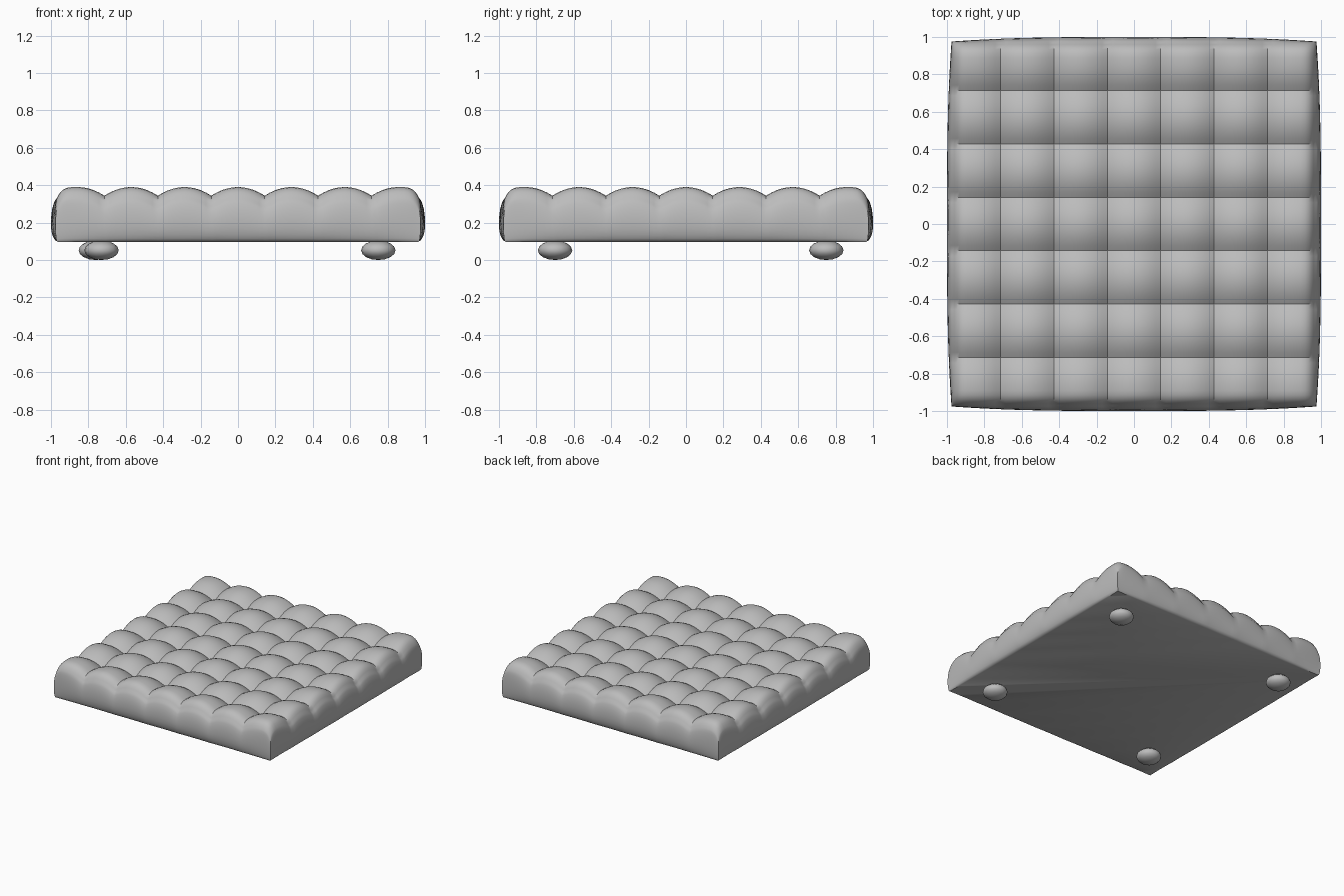
import bpy, bmesh, math
from mathutils import Matrix

if "Cube" in bpy.data.objects:
    bpy.data.objects.remove(bpy.data.objects["Cube"])

grey = bpy.data.materials.new("light grey")
grey.diffuse_color = (0.5, 0.5, 0.5, 1)
grey.use_nodes = True
grey.node_tree.nodes["Principled BSDF"].inputs["Base Color"].default_value = grey.diffuse_color

CELL = 2 / 7
PEAK, BASE, EDGE, DIP = 0.39, 0.097, 0.968, 0.046
LAST = 3 * CELL            # centre line of the outermost tuft row


def drop(a):
    """Depth below the crest of a tuft along one axis."""
    a = abs(a)
    if a > LAST:
        return 0.058 * ((a - LAST) / (EDGE - LAST)) ** 4
    u = (a - CELL * round(a / CELL)) / (CELL / 2)
    return DIP * u * u


def finish(bm, name):
    bmesh.ops.recalc_face_normals(bm, faces=bm.faces)
    me = bpy.data.meshes.new(name)
    bm.to_mesh(me)
    bm.free()
    ob = bpy.data.objects.new(name, me)
    bpy.context.collection.objects.link(ob)
    me.materials.append(grey)
    bpy.ops.object.select_all(action='DESELECT')
    ob.select_set(True)
    bpy.context.view_layer.objects.active = ob
    bpy.ops.object.shade_smooth_by_angle(angle=math.radians(42))
    return ob


# tufted top: grid lines fall on every crease, denser at the rim
half = [CELL / 10 * i for i in range(1, 31)]
half += [LAST + (EDGE - LAST) * q for q in (0.3, 0.52, 0.7, 0.83, 0.93, 1)]
line = [-a for a in reversed(half)] + [0] + half
n = len(line)

bm = bmesh.new()
grid = [[bm.verts.new((x, y, PEAK - drop(x) - drop(y))) for y in line] for x in line]
for i in range(n - 1):
    for j in range(n - 1):
        bm.faces.new((grid[i][j], grid[i + 1][j], grid[i + 1][j + 1], grid[i][j + 1]))

# bulging sides: rings lofted from the rim down to the base
rim = ([grid[i][0] for i in range(n)] + [grid[n - 1][j] for j in range(1, n)]
       + [grid[i][n - 1] for i in range(n - 2, -1, -1)]
       + [grid[0][j] for j in range(n - 2, 0, -1)])


def swell(a, other, b):
    """Push a side outward, most at its middle and least at the corners."""
    if abs(a) < EDGE - 1e-6:
        return a
    return math.copysign(EDGE + (1 - EDGE) * b * (1 - 0.75 * abs(other / EDGE) ** 3), a)


prev = rim
for t, b in ((0.05, 0.3), (0.13, 0.55), (0.25, 0.8), (0.4, 0.95), (0.55, 1),
             (0.7, 0.93), (0.83, 0.72), (0.92, 0.45), (0.97, 0.2), (1, -0.3)):
    ring = []
    for v in rim:
        x, y, z = v.co
        ring.append(bm.verts.new((swell(x, y, b), swell(y, x, b), z + (BASE - z) * t)))
    for k in range(len(rim)):
        m = (k + 1) % len(rim)
        bm.faces.new((prev[k], prev[m], ring[m], ring[k]))
    prev = ring
bm.faces.new(prev)
finish(bm, "tufted_cushion")

# four flattened bun feet
for name, x, y in (("front_left_foot", -0.73, -0.70), ("front_right_foot", 0.75, -0.70),
                   ("back_left_foot", -0.76, 0.75), ("back_right_foot", 0.75, 0.75)):
    bm = bmesh.new()
    bmesh.ops.create_uvsphere(bm, u_segments=16, v_segments=8, radius=1,
                              matrix=Matrix.Translation((x, y, 0.052)) @ Matrix.Diagonal((0.092, 0.092, 0.052, 1)))
    finish(bm, name)
